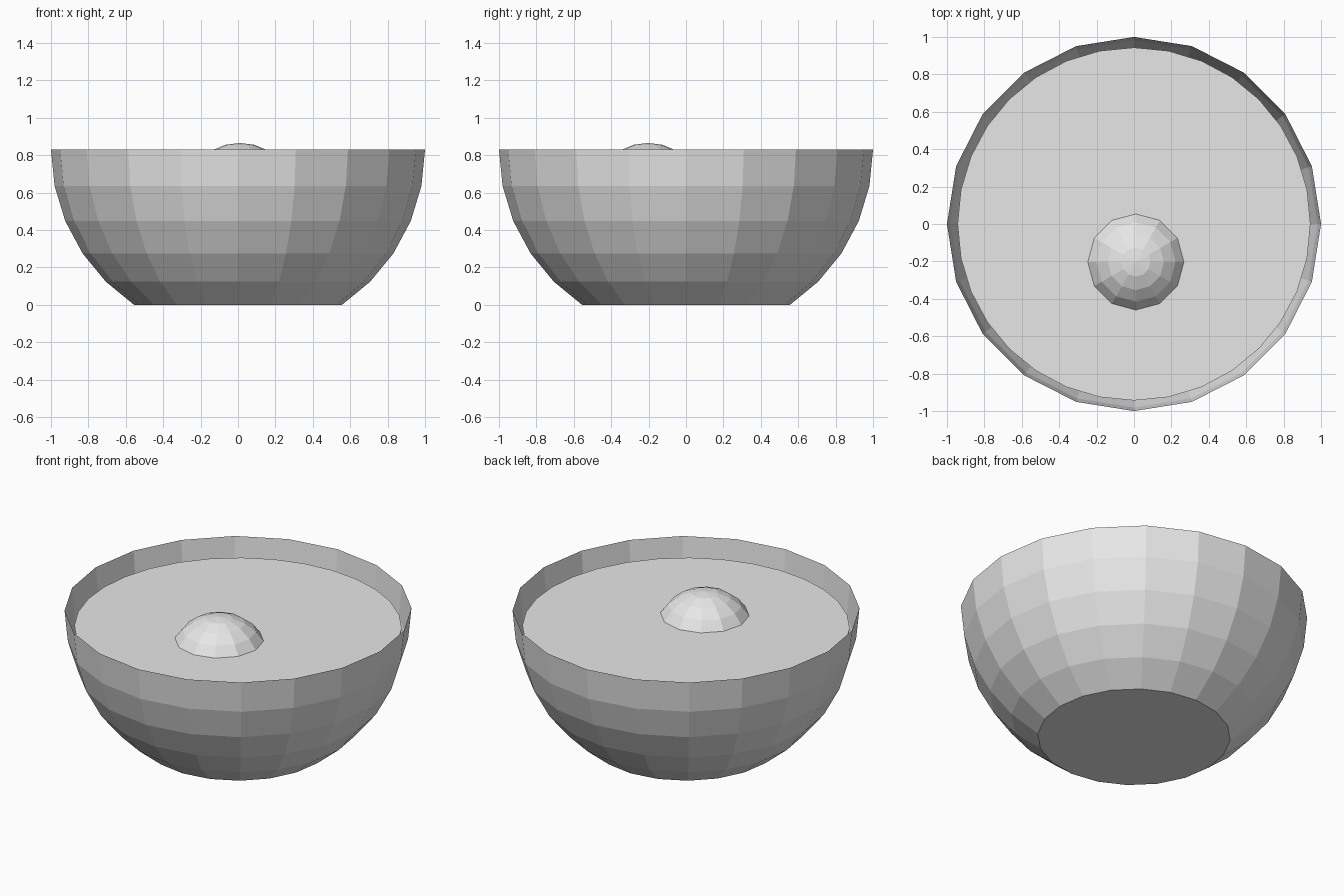
import bpy
import bmesh
from math import sin, cos, pi, radians

cube = bpy.data.objects.get("Cube")
if cube:
    bpy.data.objects.remove(cube, do_unlink=True)

RIM_Z = sin(radians(56.25))   # bowl is a unit sphere cut five rings below its equator
WATER_Z = 0.72

grey = bpy.data.materials.new("plain grey")
grey.use_nodes = True
colour = (0.8, 0.8, 0.8, 1)
grey.diffuse_color = colour
grey.node_tree.nodes["Principled BSDF"].inputs["Base Color"].default_value = colour


def add_object(name, bm):
    bmesh.ops.recalc_face_normals(bm, faces=bm.faces)
    mesh = bpy.data.meshes.new(name)
    bm.to_mesh(mesh)
    bm.free()
    mesh.materials.append(grey)
    obj = bpy.data.objects.new(name, mesh)
    bpy.context.collection.objects.link(obj)
    return obj


def lathe(name, profile, sides, cap_top=False):
    """Turn (radius, z) points around z, with a flat floor and an optional top."""
    bm = bmesh.new()
    rings = [[bm.verts.new((r * cos(2 * pi * i / sides), r * sin(2 * pi * i / sides), z))
              for i in range(sides)] for r, z in profile]
    for low, high in zip(rings, rings[1:]):
        for i in range(sides):
            j = (i + 1) % sides
            bm.faces.new((low[i], low[j], high[j], high[i]))
    bm.faces.new(rings[0][::-1])
    if cap_top:
        bm.faces.new(rings[-1])
    return add_object(name, bm)


def sphere_profile(radius, bottom, top, steps):
    """Points on a sphere centred at rim height, between two heights."""
    heights = [bottom + (top - bottom) * k / steps for k in range(steps + 1)]
    return [((radius ** 2 - (z - RIM_Z) ** 2) ** 0.5, z) for z in heights]


# Open faceted bowl with a sharp rim and a flat floor
angles = [radians(11.25 * k) for k in range(5, -1, -1)]
lathe("bowl", [(cos(a), RIM_Z - sin(a)) for a in angles], 20)

# Liquid filling the bowl, with a narrow gap at the wall
lathe("liquid", sphere_profile(0.95, 0.002, WATER_Z, 6), 32, cap_top=True)

# Faceted ball half sunk in the liquid
bm = bmesh.new()
bmesh.ops.create_uvsphere(bm, u_segments=12, v_segments=12, radius=0.3)
ball = add_object("floating_ball", bm)
ball.location = (0.01, -0.203, 0.566)
